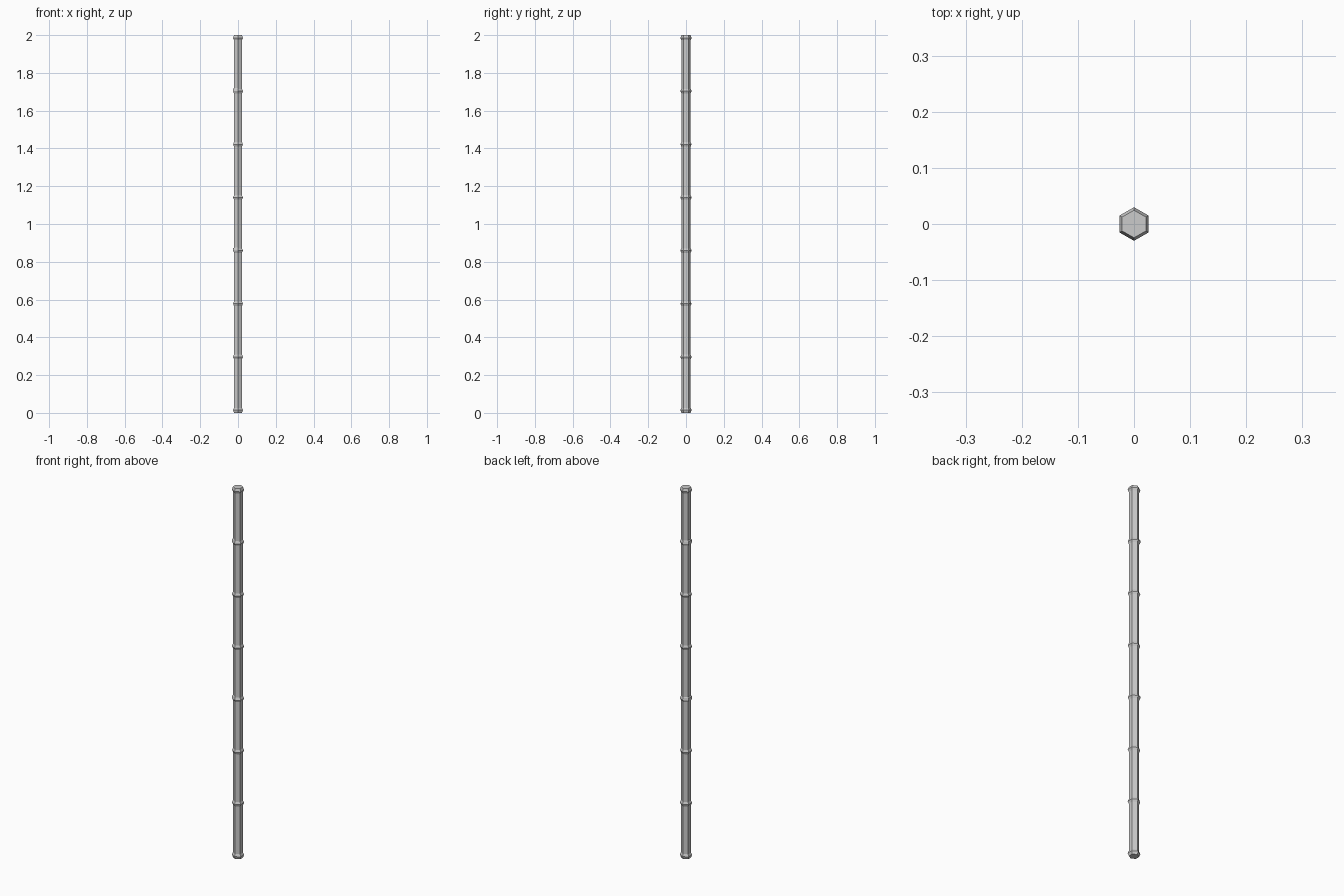
import bpy, bmesh, math

if "Cube" in bpy.data.objects:
    bpy.data.objects.remove(bpy.data.objects["Cube"])

SIDES = 6
SHAFT, RING = 0.0245, 0.030
NODES = [0.015 + i * 1.97 / 7 for i in range(8)]

# Profile of the cane: (height, radius, radius on the -x side)
profile = []
for i, z in enumerate(NODES):
    bump = i in (3, 6)  # two joints carry a broken-off shoot on the left
    low = (max(z - 0.012, 0), SHAFT, SHAFT)
    high = (min(z + 0.012, 2), SHAFT, RING if bump else SHAFT)
    if i == 0:
        low = (0, SHAFT, SHAFT)
    if i == 7:
        high = (2, SHAFT, SHAFT)
    profile += [low, (z, RING, RING), high]
    if bump:
        profile.append((z + 0.016, SHAFT, SHAFT))

# Hexagonal loops bridged from bottom to top, then capped
bm = bmesh.new()
loops = []
for z, r, r_left in profile:
    loop = []
    for k in range(SIDES):
        a = math.pi / 2 + k * math.tau / SIDES
        rad = r_left if math.cos(a) < -0.1 else r
        loop.append(bm.verts.new((rad * math.cos(a), rad * math.sin(a), z)))
    loops.append(loop)
for a, b in zip(loops, loops[1:]):
    for k in range(SIDES):
        n = (k + 1) % SIDES
        bm.faces.new((a[k], a[n], b[n], b[k]))
bm.faces.new(loops[0][::-1])
bm.faces.new(loops[-1])
bmesh.ops.recalc_face_normals(bm, faces=bm.faces)

mesh = bpy.data.meshes.new("bamboo_pole")
bm.to_mesh(mesh)
bm.free()
bpy.context.collection.objects.link(bpy.data.objects.new("bamboo_pole", mesh))
